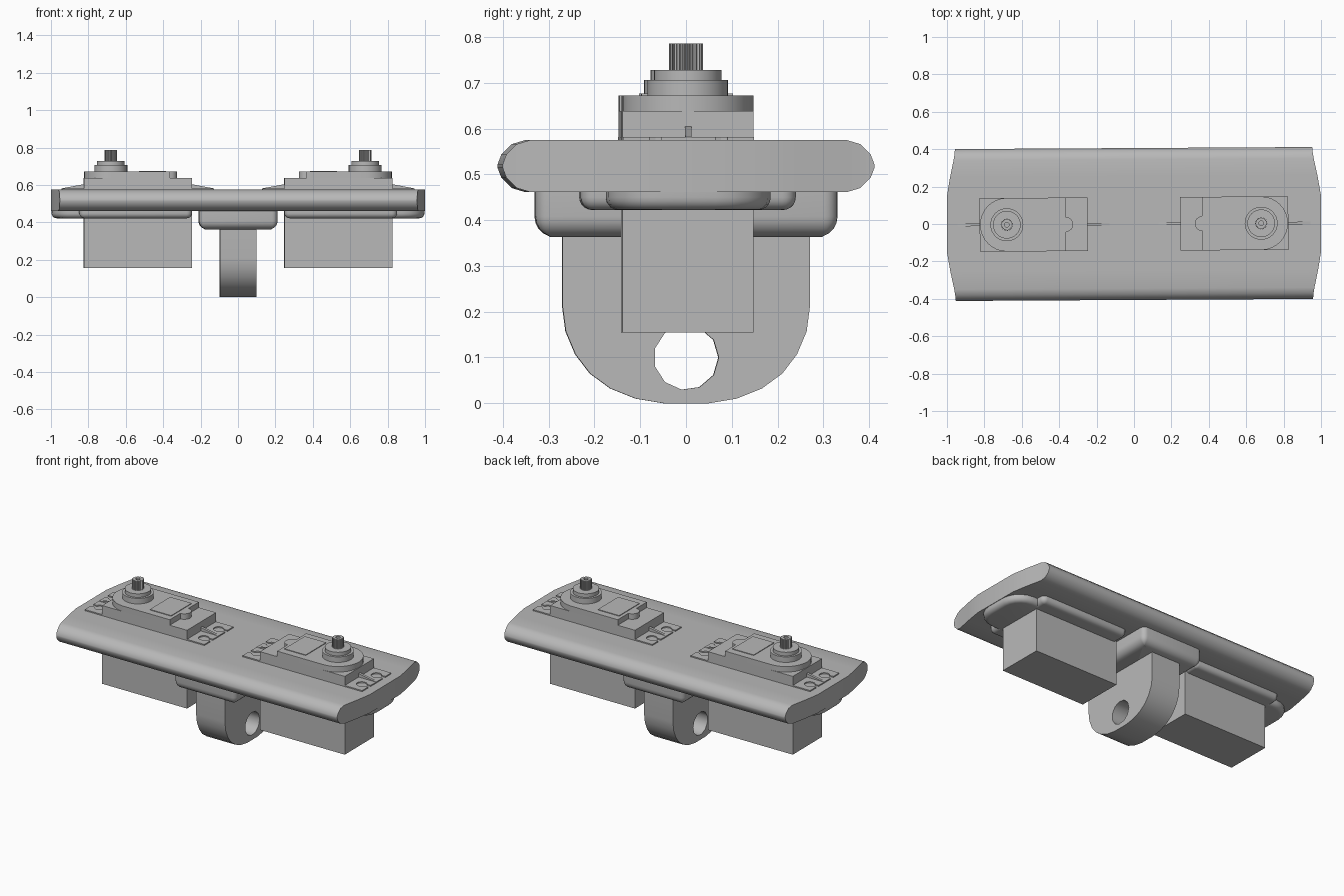
import bpy, bmesh, math
from mathutils import Matrix

cube = bpy.data.objects.get("Cube")
if cube:
    bpy.data.objects.remove(cube)

GREY = (0.48, 0.48, 0.48, 1)
grey = bpy.data.materials.new("plain grey")
grey.use_nodes = True
grey.diffuse_color = GREY
grey.node_tree.nodes["Principled BSDF"].inputs["Base Color"].default_value = GREY

SKEW = Matrix.Rotation(math.radians(0.33), 4, 'Z')
PLACE = {'z': lambda a, b, h: (a, b, h),
         'x': lambda a, b, h: (h, a, b),
         'y': lambda a, b, h: (a, h, b)}


def finish(bm, name, smooth=None):
    bmesh.ops.recalc_face_normals(bm, faces=bm.faces)
    mesh = bpy.data.meshes.new(name)
    bm.to_mesh(mesh)
    bm.free()
    obj = bpy.data.objects.new(name, mesh)
    bpy.context.collection.objects.link(obj)
    mesh.materials.append(grey)
    obj.matrix_world = SKEW
    if smooth:
        bpy.ops.object.select_all(action='DESELECT')
        obj.select_set(True)
        bpy.context.view_layer.objects.active = obj
        bpy.ops.object.shade_smooth_by_angle(angle=math.radians(smooth))
    return obj


def prism(name, outline, lo, hi, axis='z', hole=None, round_low=0, smooth=None):
    """Extrude an outline along an axis, with an optional hole or rounded lower rim."""
    bm = bmesh.new()
    edges = []
    for loop in [outline] + ([hole] if hole else []):
        vs = [bm.verts.new(PLACE[axis](a, b, lo)) for a, b in loop]
        if hole:
            edges += [bm.edges.new((v, vs[i - 1])) for i, v in enumerate(vs)]
        else:
            bm.faces.new(vs)
    if hole:
        bmesh.ops.triangle_fill(bm, edges=edges, use_beauty=True)
    low = set(bm.verts)
    out = bmesh.ops.extrude_face_region(bm, geom=bm.faces[:], use_keep_orig=True)
    moved = [g for g in out["geom"] if isinstance(g, bmesh.types.BMVert)]
    bmesh.ops.translate(bm, verts=moved, vec=PLACE[axis](0, 0, hi - lo))
    bmesh.ops.recalc_face_normals(bm, faces=bm.faces)
    if round_low:
        rim = [e for e in bm.edges if e.verts[0] in low and e.verts[1] in low]
        bmesh.ops.bevel(bm, geom=rim, offset=round_low, segments=5,
                        profile=0.5, affect='EDGES')
    return finish(bm, name, smooth)


def arc(cx, cy, r, a0, a1, n):
    return [(cx + r * math.cos(math.radians(a0 + (a1 - a0) * i / n)),
             cy + r * math.sin(math.radians(a0 + (a1 - a0) * i / n)))
            for i in range(n + 1)]


def circle(cx, cy, r, n):
    return arc(cx, cy, r, 0, 360, n)[:-1]


def rect(x0, x1, y0, y1, r=0.0):
    if not r:
        return [(x0, y0), (x1, y0), (x1, y1), (x0, y1)]
    return (arc(x1 - r, y1 - r, r, 0, 90, 5) + arc(x0 + r, y1 - r, r, 90, 180, 5)
            + arc(x0 + r, y0 + r, r, 180, 270, 5) + arc(x1 - r, y0 + r, r, 270, 360, 5))


# Mounting plate: columns of (y, half height, half length) with rounded long edges
half = [(0.15, 0.057, 1.0), (0.25, 0.057, 0.983), (0.345, 0.057, 0.963),
        (0.375, 0.048, 0.958), (0.398, 0.025, 0.956), (0.406, 0.004, 0.955)]
columns = [(-y, h, x) for y, h, x in reversed(half)] + half
bm = bmesh.new()
rings = [[bm.verts.new((sx * x, y, 0.518 + sz * h))
          for sx, sz in ((-1, -1), (1, -1), (1, 1), (-1, 1))] for y, h, x in columns]
for a, b in zip(rings, rings[1:]):
    for i in range(4):
        bm.faces.new((a[i - 1], a[i], b[i], b[i - 1]))
bm.faces.new(rings[0])
bm.faces.new(rings[-1])
finish(bm, "mounting_plate", 35)

# Central block and pivot lug
prism("central_block", rect(-0.21, 0.21, -0.33, 0.33, 0.03), 0.363, 0.47,
      round_low=0.045, smooth=40)
side = [(0.05, 0), (0.11, 0.01), (0.165, 0.032), (0.21, 0.065),
        (0.242, 0.107), (0.263, 0.157), (0.27, 0.21), (0.27, 0.42)]
lug = side + [(-y, z) for y, z in reversed(side)]
prism("pivot_lug", lug, -0.098, 0.098, 'x', hole=circle(0, 0.1, 0.071, 11), smooth=35)


def tab_outline(x_in, x_out, s):
    """Mounting tab with two keyhole slots open at the outer end."""
    d = 1 if x_out > x_in else -1
    pts = [(x_in, -0.143), (x_out, -0.143)]
    for cy in (-0.072, 0.072):
        key = arc(x_out - d * 0.052, cy, 0.03, -25, -335, 14)
        pts += [(x_out, cy - 0.013)]
        pts += [(x_out - d * 0.052 + d * (x - x_out + d * 0.052), y) for x, y in key]
        pts += [(x_out, cy + 0.013)]
    pts += [(x_out, 0.143), (x_in, 0.143)]
    return [(s * x, y) for x, y in pts]


def servo(s, label):
    def part(name, pts, lo, hi, **kw):
        prism(f"{label}_{name}", [(s * x, y) for x, y in pts], lo, hi, **kw)

    cx = 0.68
    # Rounded pads under the plate
    part("pad", rect(0.247, 0.85, -0.235, 0.235, 0.03), 0.422, 0.47,
         round_low=0.028, smooth=40)
    part("pad_end", rect(0.7, 0.997, -0.18, 0.18, 0.12), 0.422, 0.47,
         round_low=0.028, smooth=40)
    # Motor case and its raised lid with a round end and a tongue
    part("case", rect(0.248, 0.825, -0.143, 0.143), 0.155, 0.638)
    lid = (arc(cx, 0, 0.143, -90, 90, 16) + [(0.365, 0.143), (0.365, 0.05)]
           + arc(0.365, 0, 0.04, 90, 270, 8) + [(0.365, -0.05), (0.365, -0.143)])
    part("lid", lid, 0.638, 0.672, smooth=30)
    part("label_plate", rect(0.385, 0.53, -0.1, 0.1), 0.672, 0.676)
    # Output collars and splined shaft
    part("lower_collar", circle(cx, 0, 0.088, 32), 0.672, 0.706, smooth=30)
    part("upper_collar", circle(cx, 0, 0.074, 32), 0.706, 0.728, smooth=30)
    spline = [(cx + r * math.cos(a), r * math.sin(a)) for r, a in
              ((0.033 if i % 4 < 2 else 0.028, math.tau * i / 88) for i in range(88))]
    part("splined_shaft", spline, 0.728, 0.786, hole=[(s * x, y) for x, y in
                                                     circle(cx, 0, 0.013, 12)])
    # Mounting tabs and their stiffening ribs
    for side_name, x_in, x_out in (("outer", 0.825, 0.943), ("inner", 0.248, 0.13)):
        prism(f"{label}_{side_name}_tab", tab_outline(x_in, x_out, s), 0.57, 0.582)
        part(f"{side_name}_rib", [(x_in, 0.57), (x_out, 0.57), (x_out, 0.582),
                                  (x_in, 0.604)], -0.007, 0.007, axis='y')


servo(1, "left_servo")
servo(-1, "right_servo")
